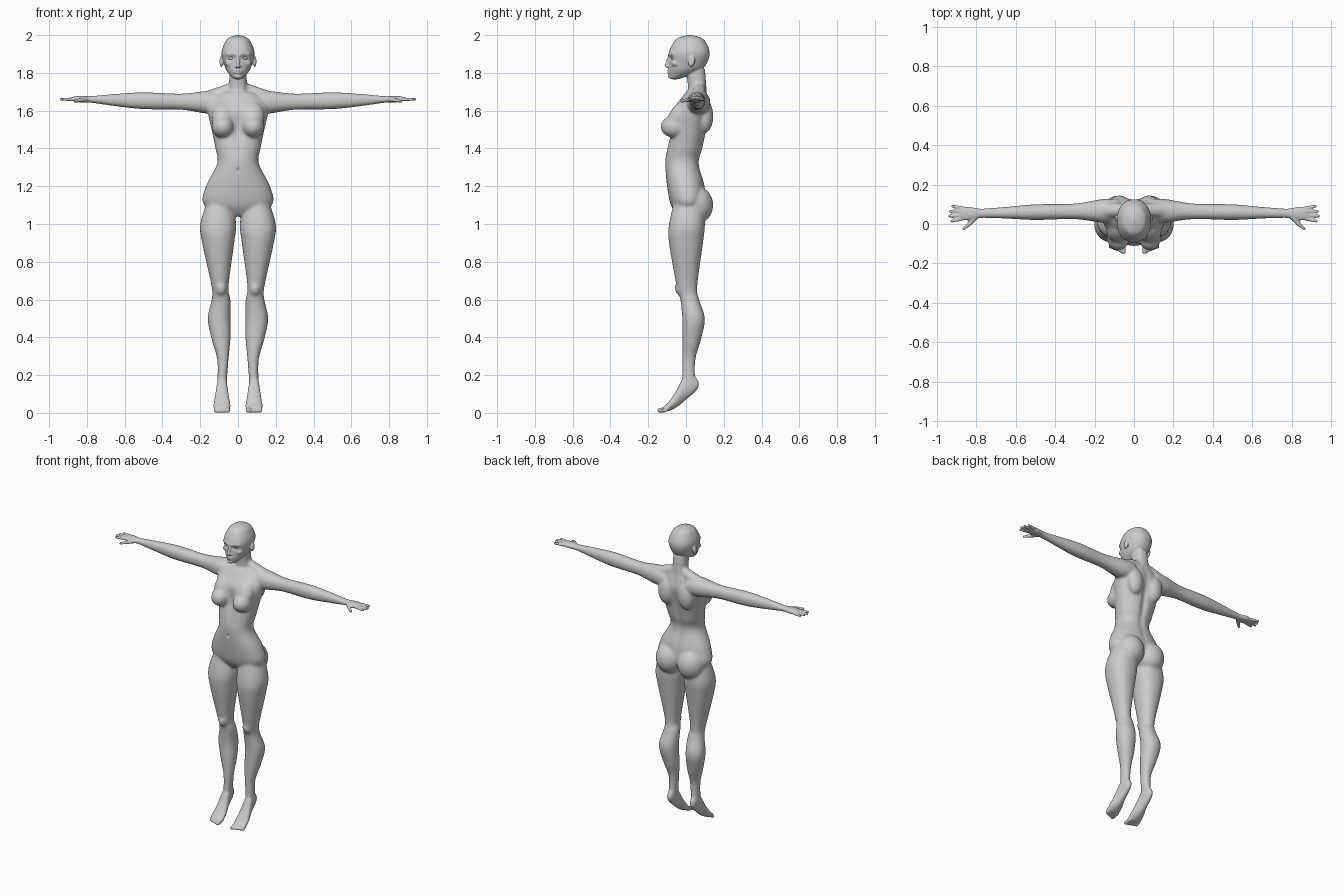
import bpy, bmesh, math
from mathutils import Vector, Matrix

cube = bpy.data.objects.get("Cube")
if cube:
    bpy.data.objects.remove(cube)

grey = (.6, .6, .6, 1)
clay = bpy.data.materials.new("clay_grey")
clay.use_nodes = True
clay.diffuse_color = grey
clay.node_tree.nodes["Principled BSDF"].inputs["Base Color"].default_value = grey

ORDER = {"z": lambda along, a, b: (a, b, along),
         "x": lambda along, a, b: (along, a, b),
         "y": lambda along, a, b: (a, along, b)}


def spline(rows, steps=8):
    """Smoothly interpolate rows of section values."""
    rows = [Vector(row) for row in rows]
    result = []
    for i, (start, end) in enumerate(zip(rows, rows[1:])):
        before, after = rows[max(i - 1, 0)], rows[min(i + 2, len(rows) - 1)]
        leave, arrive = (end - before) / 2, (after - start) / 2
        for k in range(steps):
            t = k / steps
            ease = t * t * (3 - 2 * t)
            result.append(start.lerp(end, ease) + leave * t * (1 - t) ** 2
                          - arrive * t * t * (1 - t))
    return result + [rows[-1]]


def loft(bm, axis, rows, power=2.2, sides=40):
    """Rounded tube; each row is position, then low and high on both cross axes."""
    def bend(value):
        return math.copysign(abs(value) ** (2 / power), value)

    rings = []
    for along, left, right, front, back in spline(rows):
        ring = []
        for s in range(sides):
            angle = math.tau * s / sides
            across = (left + right + bend(math.cos(angle)) * (right - left)) / 2
            depth = (front + back + bend(math.sin(angle)) * (back - front)) / 2
            ring.append(bm.verts.new(ORDER[axis](along, across, depth)))
        rings.append(ring)
    for low, high in zip(rings, rings[1:]):
        for s in range(sides):
            n = (s + 1) % sides
            bm.faces.new((low[s], low[n], high[n], high[s]))
    bm.faces.new(rings[0][::-1])
    bm.faces.new(rings[-1])


def centred(rows, middle=0):
    """Turn position, half width, low, high into full section rows."""
    return [(along, middle - half, middle + half, low, high)
            for along, half, low, high in rows]


def ball(bm, centre, radii, tilt=0):
    place = (Matrix.Translation(centre) @ Matrix.Rotation(tilt, 4, "X")
             @ Matrix.Diagonal((*radii, 1)))
    bmesh.ops.create_icosphere(bm, subdivisions=3, radius=1, matrix=place)


def rod(bm, start, end, start_radius, end_radius, beads=12):
    """Tapered limb with round ends."""
    start, end = Vector(start), Vector(end)
    for k in range(beads):
        t = k / (beads - 1)
        radius = start_radius + (end_radius - start_radius) * t
        ball(bm, start.lerp(end, t), (radius, radius, radius))


# Paired parts are modelled on the left first
bm = bmesh.new()

# Leg and kneecap
loft(bm, "z", [
    (1.13, .03, .16, -.06, .09), (1, .01, .2, -.09, .1), (.9, .02, .19, -.09, .09),
    (.67, .05, .14, -.05, .06), (.6, .04, .14, -.03, .07), (.5, .04, .16, -.02, .1),
    (.39, .04, .14, -.02, .08), (.28, .05, .11, -.02, .05), (.15, .06, .11, -.02, .05)])
ball(bm, (.09, -.03, .66), (.03, .03, .04))

# Foot and toes
loft(bm, "y", centred([
    (.07, .01, .14, .16), (.05, .02, .11, .19), (-.01, .03, .06, .19),
    (-.05, .04, .03, .12), (-.09, .045, .01, .06), (-.12, .04, .01, .03)], .085))
for toe in range(5):
    x, radius = .054 + .016 * toe, .01 if toe else .013
    rod(bm, (x, -.1, .02), (x, -.14 + .006 * toe, radius), radius, radius)

# Buttock, breast, shoulder blade and shoulder slope
ball(bm, (.08, .055, 1.1), (.09, .09, .1))
ball(bm, (.08, -.06, 1.515), (.06, .075, .06))
ball(bm, (.08, -.04, 1.57), (.06, .05, .09), -.5)
ball(bm, (.075, .1, 1.57), (.055, .045, .09))
rod(bm, (.03, .07, 1.72), (.16, .07, 1.66), .03, .045)

# Arm and palm: position, half depth, half height along a gently sloping axis
arm = [(.08, .06, .05), (.16, .06, .06), (.3, .04, .043), (.5, .04, .045),
       (.65, .03, .033), (.78, .025, .018), (.84, .035, .017), (.88, .03, .01)]
sections = []
for x, depth, height in arm:
    y, z = .07 - .02 * x, 1.64 + .025 * x
    sections.append((x, y - depth, y + depth, z - height, z + height))
loft(bm, "x", sections)

# Fingers and two-jointed thumb
for finger in range(4):
    reach = .94 - .012 * abs(finger - 1.3)
    rod(bm, (.87, .027 + .018 * finger, 1.66), (reach, .015 + .025 * finger, 1.66), .01, .008)
knuckle = (.835, 0, 1.655)
rod(bm, (.8, .04, 1.66), knuckle, .015, .011)
rod(bm, knuckle, (.863, -.024, 1.65), .011, .008)

# Ear, cheekbone and brow
ball(bm, (.088, .03, 1.86), (.01, .018, .03), -.2)
ball(bm, (.045, -.055, 1.85), (.025, .022, .018))
rod(bm, (.012, -.088, 1.897), (.055, -.066, 1.9), .009, .01)

# Mirror the paired parts
copied = bmesh.ops.duplicate(bm, geom=bm.verts[:] + bm.edges[:] + bm.faces[:])["geom"]
bmesh.ops.scale(bm, vec=(-1, 1, 1),
                verts=[item for item in copied if isinstance(item, bmesh.types.BMVert)])

# Torso
loft(bm, "z", centred([
    (1.04, .04, -.04, .04), (1.1, .18, -.08, .1), (1.2, .17, -.1, .1),
    (1.32, .11, -.11, .07), (1.4, .12, -.1, .09), (1.5, .14, -.08, .11),
    (1.6, .16, -.07, .13), (1.66, .14, -.03, .12), (1.7, .08, 0, .11)]))

# Neck
loft(bm, "z", centred([(1.66, .07, 0, .11), (1.72, .05, .01, .11), (1.82, .045, 0, .1)]))

# Head
loft(bm, "z", centred([
    (1.765, .02, -.085, -.04), (1.81, .06, -.09, .07), (1.85, .075, -.09, .11),
    (1.91, .087, -.09, .125), (1.97, .064, -.06, .1), (1.99, .04, -.03, .07),
    (2, .01, .01, .03)]))

# Nose, lips and chin
rod(bm, (0, -.09, 1.89), (0, -.104, 1.838), .007, .01)
ball(bm, (0, -.095, 1.834), (.017, .013, .008))
for height in (1.812, 1.802):
    ball(bm, (0, -.09, height), (.022, .011, .006))
ball(bm, (0, -.082, 1.78), (.018, .014, .014))

# Fuse everything into one continuous skin
bmesh.ops.recalc_face_normals(bm, faces=bm.faces)
mesh = bpy.data.meshes.new("body_parts")
bm.to_mesh(mesh)
bm.free()
body = bpy.data.objects.new("body", mesh)
bpy.context.collection.objects.link(body)
fuse = body.modifiers.new("fuse", "REMESH")
fuse.mode = "VOXEL"
fuse.voxel_size = .0045
graph = bpy.context.evaluated_depsgraph_get()
skin = bpy.data.meshes.new_from_object(body.evaluated_get(graph))
body.modifiers.clear()
body.data = skin

# Relax the skin, keeping face, hands and toes crisp
bm = bmesh.new()
bm.from_mesh(skin)
broad = [v for v in bm.verts
         if .06 < v.co.z < 1.775 and abs(v.co.x) < .79]
for step in range(24):
    bmesh.ops.smooth_vert(bm, verts=bm.verts if step < 3 else broad, factor=.5,
                          use_axis_x=True, use_axis_y=True, use_axis_z=True)

# Sculpted hollows: eye sockets, mouth line, spine, navel, breastbone
hollows = [((.035, -.09, 1.878), (.019, .04, .012), .012),
           ((0, -.1, 1.807), (.02, .03, .003), .004),
           ((0, .12, 1.42), (.022, .06, .2), -.014),
           ((0, -.11, 1.285), (.008, .03, .01), .008),
           ((0, -.09, 1.5), (.022, .05, .08), .012)]
for centre, size, push in hollows:
    for v in bm.verts:
        place = (abs(v.co.x), v.co.y, v.co.z)
        distance = sum(((p - c) / s) ** 2 for p, c, s in zip(place, centre, size))
        v.co.y += push * math.exp(-distance)
bm.to_mesh(skin)
bm.free()

# Closed eyelids
lids = bpy.data.meshes.new("eyelids")
bm = bmesh.new()
for x in (.035, -.035):
    ball(bm, (x, -.064, 1.877), (.016, .014, .009))
bm.to_mesh(lids)
bm.free()
bpy.context.collection.objects.link(bpy.data.objects.new("eyelids", lids))

for part in (skin, lids):
    part.materials.clear()
    part.materials.append(clay)
    part.shade_smooth()
